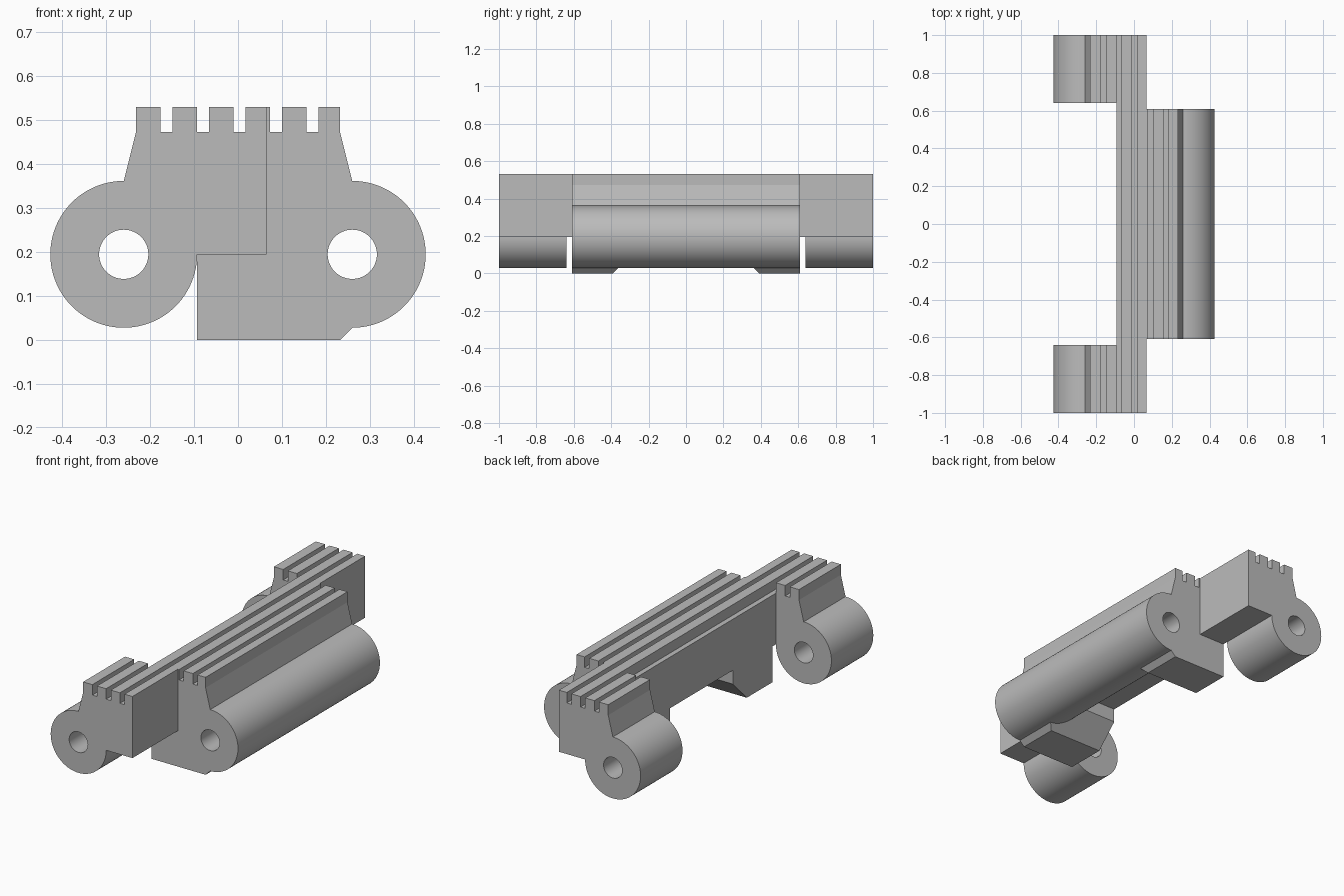
import bpy, bmesh, math
from mathutils import Vector

cube = bpy.data.objects.get("Cube")
if cube:
    bpy.data.objects.remove(cube, do_unlink=True)

PIN_X, PIN_Z, BARREL_R, HOLE_R = 0.26, 0.195, 0.167, 0.056
MID_Y, LUG_Y, END_Y = 0.61, 0.64, 1.0       # half lengths along the hinge
BACK, INNER = -0.093, 0.065                 # shared web between the knuckles
TOP, SLOT_Z = 0.53, 0.473

grey = bpy.data.materials.new("plain_grey")
grey.use_nodes = True
grey.diffuse_color = (0.5, 0.5, 0.5, 1)
grey.node_tree.nodes["Principled BSDF"].inputs["Base Color"].default_value = (0.5, 0.5, 0.5, 1)


def prism(name, profile, start, end, axis="y"):
    """Extrude an xz profile along y, or a yz profile along x."""
    bm = bmesh.new()
    place = (lambda a, b: (a, start, b)) if axis == "y" else (lambda a, b: (start, a, b))
    face = bm.faces.new([bm.verts.new(place(a, b)) for a, b in profile])
    grown = bmesh.ops.extrude_face_region(bm, geom=[face])["geom"]
    step = Vector((0, end - start, 0)) if axis == "y" else Vector((end - start, 0, 0))
    bmesh.ops.translate(bm, vec=step, verts=[g for g in grown if isinstance(g, bmesh.types.BMVert)])
    bmesh.ops.recalc_face_normals(bm, faces=bm.faces)
    mesh = bpy.data.meshes.new(name)
    bm.to_mesh(mesh)
    bm.free()
    obj = bpy.data.objects.new(name, mesh)
    bpy.context.collection.objects.link(obj)
    mesh.materials.append(grey)
    return obj


def rod(name, x, radius, start, end, sides=96):
    turns = [2 * math.pi * i / sides for i in range(sides)]
    ring = [(x + radius * math.cos(t), PIN_Z + radius * math.sin(t)) for t in turns]
    return prism(name, ring, start, end)


def box(name, x0, x1, y0, y1, z0, z1):
    return prism(name, [(x0, z0), (x1, z0), (x1, z1), (x0, z1)], y0, y1)


def combine(target, tool, operation):
    """Apply a boolean and remove the tool."""
    mod = target.modifiers.new(operation.lower(), "BOOLEAN")
    mod.operation, mod.object, mod.solver = operation, tool, "EXACT"
    bpy.context.view_layer.objects.active = target
    bpy.ops.object.modifier_apply(modifier=mod.name)
    bpy.data.objects.remove(tool, do_unlink=True)


# Central body with its chamfered foot
low = PIN_Z - BARREL_R
high = PIN_Z + BARREL_R
link = prism("hinge_link", [(BACK, 0), (0.232, 0), (PIN_X, low), (PIN_X, high),
                            (0.232, SLOT_Z), (0.232, TOP), (BACK, TOP)], -MID_Y, MID_Y)

# Underside notch that leaves two feet
half_notch = [(0.4, -0.01), (0.27, 0.12), (0.27, PIN_Z)]
notch = half_notch + [(-y, z) for y, z in reversed(half_notch)]
combine(link, prism("notch_cutter", notch, -0.3, 0.4, "x"), "DIFFERENCE")

# Long barrel
combine(link, rod("barrel", PIN_X, BARREL_R, -MID_Y, MID_Y), "UNION")

# End knuckles, one at each end
for side in (-1, 1):
    end = prism("end_knuckle", [(-PIN_X, PIN_Z), (INNER, PIN_Z), (INNER, TOP), (-0.232, TOP),
                                (-0.232, SLOT_Z), (-PIN_X, high)], side * MID_Y, side * END_Y)
    combine(end, box("gap_cutter", -0.5, BACK, side * 0.55, side * LUG_Y, 0, 0.7), "DIFFERENCE")
    combine(end, rod("short_barrel", -PIN_X, BARREL_R, side * LUG_Y, side * END_Y), "UNION")
    combine(link, end, "UNION")

# Grooves along the top
for i in range(5):
    x = 0.0034 + 0.083 * (i - 2)
    combine(link, box("groove_cutter", x - 0.014, x + 0.014, -1.1, 1.1, SLOT_Z, 0.6), "DIFFERENCE")

# Pin holes
for side in (-1, 1):
    combine(link, rod("pin_cutter", side * PIN_X, HOLE_R, -1.1, 1.1, 64), "DIFFERENCE")

bpy.ops.object.select_all(action="DESELECT")
link.select_set(True)
bpy.context.view_layer.objects.active = link
bpy.ops.object.shade_smooth_by_angle(angle=math.radians(12))
